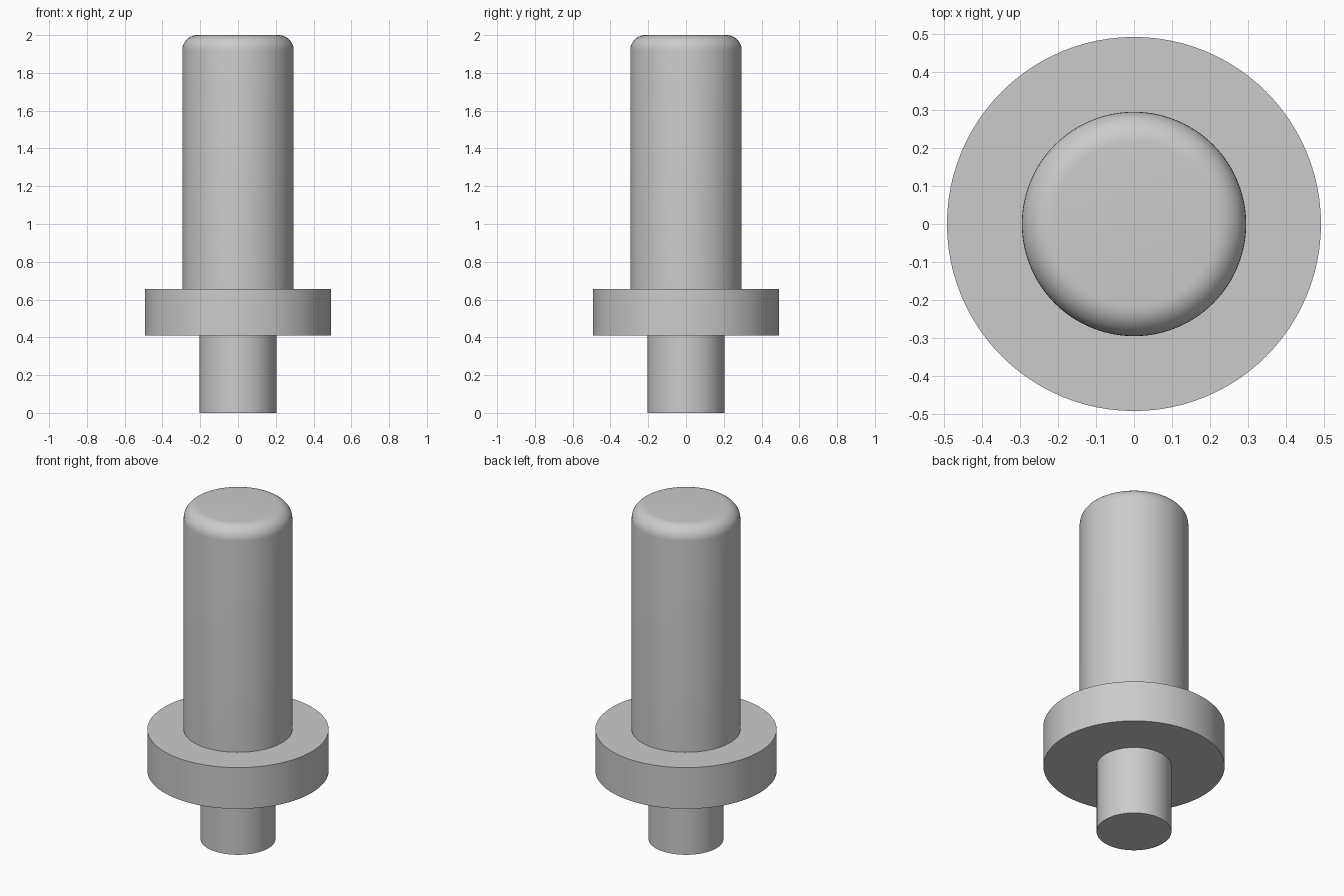
import bpy, bmesh, math

cube = bpy.data.objects.get("Cube")
if cube:
    bpy.data.objects.remove(cube, do_unlink=True)

SIDES = 96
EMBED = 0.05  # how far the shafts run into the collar

steel = bpy.data.materials.new("plain_grey")
steel.use_nodes = True
grey = (0.6, 0.6, 0.6, 1)
steel.diffuse_color = grey
steel.node_tree.nodes["Principled BSDF"].inputs["Base Color"].default_value = grey


def cylinder(name, radius, bottom, top, rounding=0):
    """Upright closed cylinder, with an optional rounded top rim."""
    bm = bmesh.new()
    bmesh.ops.create_cone(bm, cap_ends=True, segments=SIDES, radius1=radius,
                          radius2=radius, depth=top - bottom)
    bmesh.ops.translate(bm, verts=bm.verts, vec=(0, 0, (top + bottom) / 2))
    if rounding:
        rim = [e for e in bm.edges if all(v.co.z > top - 0.001 for v in e.verts)]
        bmesh.ops.bevel(bm, geom=rim, offset=rounding, segments=10,
                        profile=0.5, affect='EDGES')
    mesh = bpy.data.meshes.new(name)
    bm.to_mesh(mesh)
    bm.free()
    mesh.materials.append(steel)
    obj = bpy.data.objects.new(name, mesh)
    bpy.context.collection.objects.link(obj)
    bpy.ops.object.select_all(action='DESELECT')
    obj.select_set(True)
    bpy.context.view_layer.objects.active = obj
    bpy.ops.object.shade_smooth_by_angle(angle=math.radians(30))
    return obj


# Narrow stub, wide collar and round-ended pin
cylinder("lower_stub", 0.203, 0, 0.41 + EMBED)
cylinder("collar", 0.492, 0.41, 0.657)
cylinder("upper_pin", 0.295, 0.657 - EMBED, 2, rounding=0.08)
